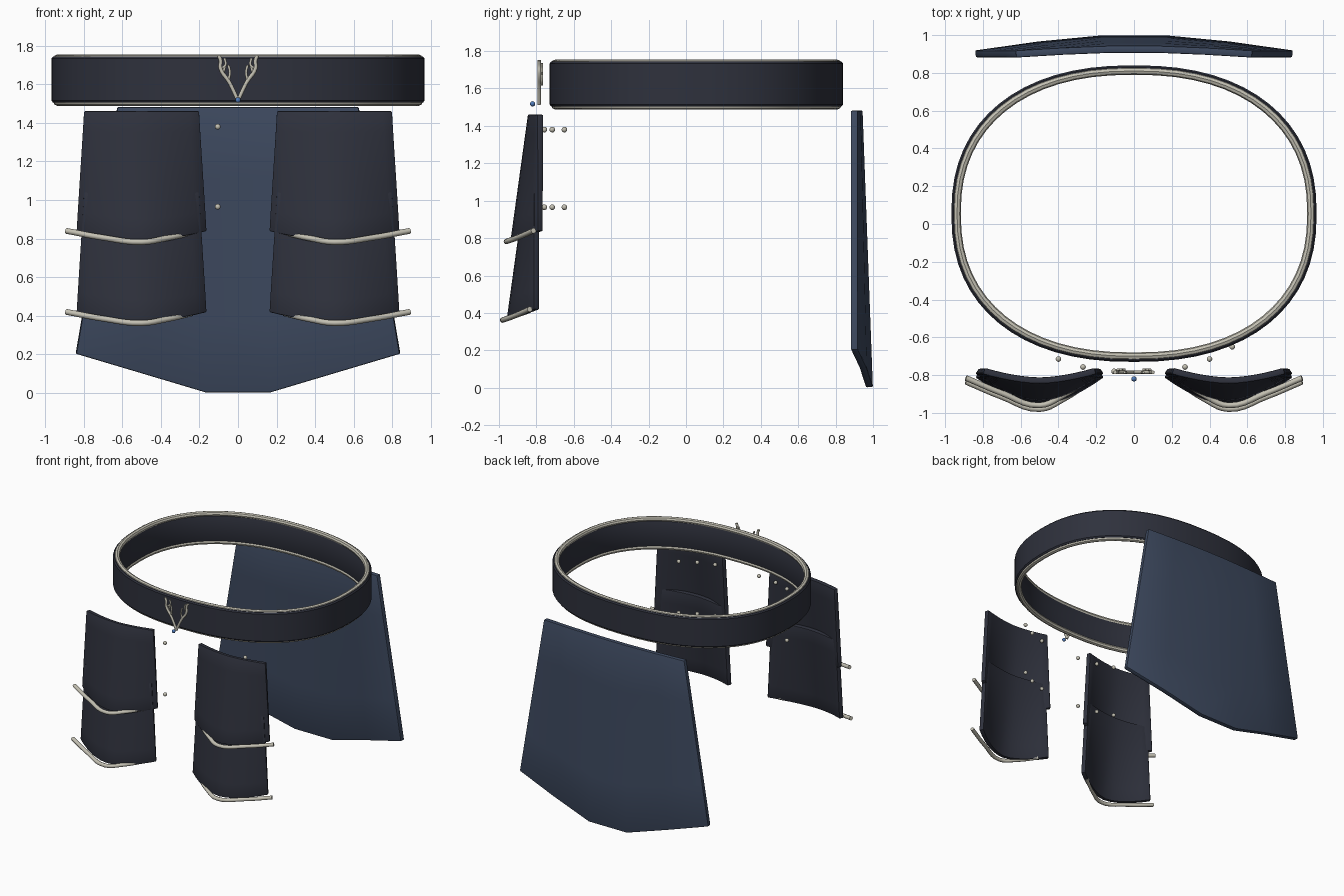
import bpy, bmesh, math
from mathutils import Vector

if "Cube" in bpy.data.objects:
    bpy.data.objects.remove(bpy.data.objects["Cube"])


def material(name, rgb):
    m = bpy.data.materials.new(name)
    m.diffuse_color = (*rgb, 1)
    m.use_nodes = True
    m.node_tree.nodes["Principled BSDF"].inputs["Base Color"].default_value = m.diffuse_color
    return m


DARK = material("dark_leather", (0.028, 0.031, 0.046))
NAVY = material("navy_cloth", (0.047, 0.067, 0.115))
METAL = material("pale_metal", (0.55, 0.53, 0.45))
BLUE = material("blue_gem", (0.08, 0.2, 0.5))


def finish(ob, mat, angle=35):
    ob.data.materials.clear()
    ob.data.materials.append(mat)
    bpy.ops.object.select_all(action='DESELECT')
    ob.select_set(True)
    bpy.context.view_layer.objects.active = ob
    if ob.modifiers or ob.type == 'CURVE':
        bpy.ops.object.convert(target='MESH')
    bpy.ops.object.shade_smooth_by_angle(angle=math.radians(angle))
    return bpy.context.object


def mesh_object(name, bm):
    bmesh.ops.recalc_face_normals(bm, faces=bm.faces)
    me = bpy.data.meshes.new(name)
    bm.to_mesh(me)
    bm.free()
    ob = bpy.data.objects.new(name, me)
    bpy.context.collection.objects.link(ob)
    return ob


def hoop(name, section, mat, n=64):
    """Sweep a closed (offset, z) section round the rounded-oval waist."""
    bm = bmesh.new()
    e = 2 / 2.3
    rings = []
    for i in range(n):
        a = 2 * math.pi * i / n
        c, s = math.cos(a), math.sin(a)
        px = math.copysign(abs(c) ** e, c)
        py = math.copysign(abs(s) ** e, s)
        rings.append([bm.verts.new(((0.967 + d) * px, 0.055 + (0.785 + d) * py, z))
                      for d, z in section])
    k = len(section)
    for i in range(n):
        r, q = rings[i], rings[(i + 1) % n]
        for j in range(k):
            bm.faces.new((r[j], q[j], q[(j + 1) % k], r[(j + 1) % k]))
    return finish(mesh_object(name, bm), mat)


def plate(name, us, rows, f, thick, mat):
    """Curved sheet from f(u, v), given thickness and softened edges."""
    bm = bmesh.new()
    g = [[bm.verts.new(f(u, j / rows)) for u in us] for j in range(rows + 1)]
    for j in range(rows):
        for i in range(len(us) - 1):
            bm.faces.new((g[j][i], g[j][i + 1], g[j + 1][i + 1], g[j + 1][i]))
    ob = mesh_object(name, bm)
    so = ob.modifiers.new("thickness", 'SOLIDIFY')
    so.thickness, so.offset = thick, 0
    be = ob.modifiers.new("soft_edge", 'BEVEL')
    be.width, be.segments, be.limit_method = 0.007, 2, 'ANGLE'
    be.angle_limit = math.radians(50)
    return finish(ob, mat)


def tube(name, pts, r, mat):
    cu = bpy.data.curves.new(name, 'CURVE')
    cu.dimensions = '3D'
    cu.bevel_depth, cu.bevel_resolution, cu.resolution_u = r, 2, 5
    cu.use_fill_caps = True
    sp = cu.splines.new('BEZIER')
    sp.bezier_points.add(len(pts) - 1)
    for b, p in zip(sp.bezier_points, pts):
        b.co = p
        b.handle_left_type = b.handle_right_type = 'AUTO'
    ob = bpy.data.objects.new(name, cu)
    bpy.context.collection.objects.link(ob)
    return finish(ob, mat, 50)


def ball(name, p, r, mat):
    bpy.ops.mesh.primitive_uv_sphere_add(segments=12, ring_count=8, radius=r, location=p)
    ob = bpy.context.object
    ob.name = name
    return finish(ob, mat, 60)


# Belt with metal rims
hoop("belt", [(-0.008, 1.505), (0, 1.515), (0, 1.733), (-0.008, 1.743),
              (-0.04, 1.743), (-0.045, 1.733), (-0.045, 1.515), (-0.04, 1.505)], DARK)
for label, z in (("top", 1.734), ("bottom", 1.508)):
    circle = [(-0.03 + 0.02 * math.cos(t * math.pi / 4),
               z + 0.02 * math.sin(t * math.pi / 4)) for t in range(8)]
    hoop("belt_rim_" + label, circle, METAL)


# Back panel: flares downward, with a chamfered hem
def back(u, v):
    hem = 0.2 * max(0, abs(u) - 0.2) / 0.8
    z = 1.482 + (hem + 0.003 - 1.482) * v
    bow = max(0, abs(u) - 0.2) / 0.8
    y = 0.925 + 0.055 * v - bow ** 1.3 * (0.025 + 0.055 * v)
    return (u * (0.625 + 0.215 * v), y, z)


plate("back_panel", [-1, -0.6, -0.2, 0.2, 0.6, 1], 4, back, 0.038, NAVY)

# Thigh plates: two overlapping bowed plates per side, each with a metal hem bar
us = [i / 6 for i in range(-6, 7)]
for s, side in ((-1, "left"), (1, "right")):
    for k, tier in enumerate(("upper", "lower")):
        dy, dz = -0.02 * k, -0.42 * k

        def thigh(u, v):
            b = 1 - abs(u) ** 1.7
            return (s * 0.5 + u * (0.295 + 0.035 * v),
                    -0.778 + dy - b * (0.05 + 0.093 * v),
                    1.46 + dz - v * (0.622 + 0.05 * b))

        plate(f"thigh_plate_{tier}_{side}", us, 6, thigh, 0.034, DARK)
        path = [(0.89, -0.815, 0.84), (0.7, -0.895, 0.805), (0.5, -0.96, 0.782),
                (0.37, -0.905, 0.802), (0.24, -0.82, 0.832)]
        tube(f"hem_bar_{tier}_{side}", [(s * x, y + dy, z + dz) for x, y, z in path],
             0.015, METAL)

# Rivets behind the thigh plates
for z in (1.38, 0.965):
    for x, y in ((-0.105, -0.78), (-0.27, -0.757), (-0.4, -0.715),
                 (0.27, -0.757), (0.4, -0.715), (0.52, -0.65)):
        ball("rivet", (x, y, z), 0.015, METAL)

# Antler buckle with a small gem
branches = [[(0, 1.515), (0.045, 1.61), (0.092, 1.685), (0.09, 1.72), (0.1, 1.75)],
            [(0.05, 1.62), (0.075, 1.65), (0.068, 1.69)],
            [(0.05, 1.62), (0.042, 1.66), (0.05, 1.7)],
            [(0.088, 1.68), (0.065, 1.7), (0.07, 1.735)]]
for s, side in ((-1, "left"), (1, "right")):
    for i, b in enumerate(branches):
        tube(f"antler_{side}_{i}",
             [(s * x, -0.785 + 0.007 * (i % 2) * 2, z) for x, z in b],
             0.01 if i == 0 else 0.007, METAL)
ball("buckle_gem", (0, -0.82, 1.518), 0.014, BLUE)
